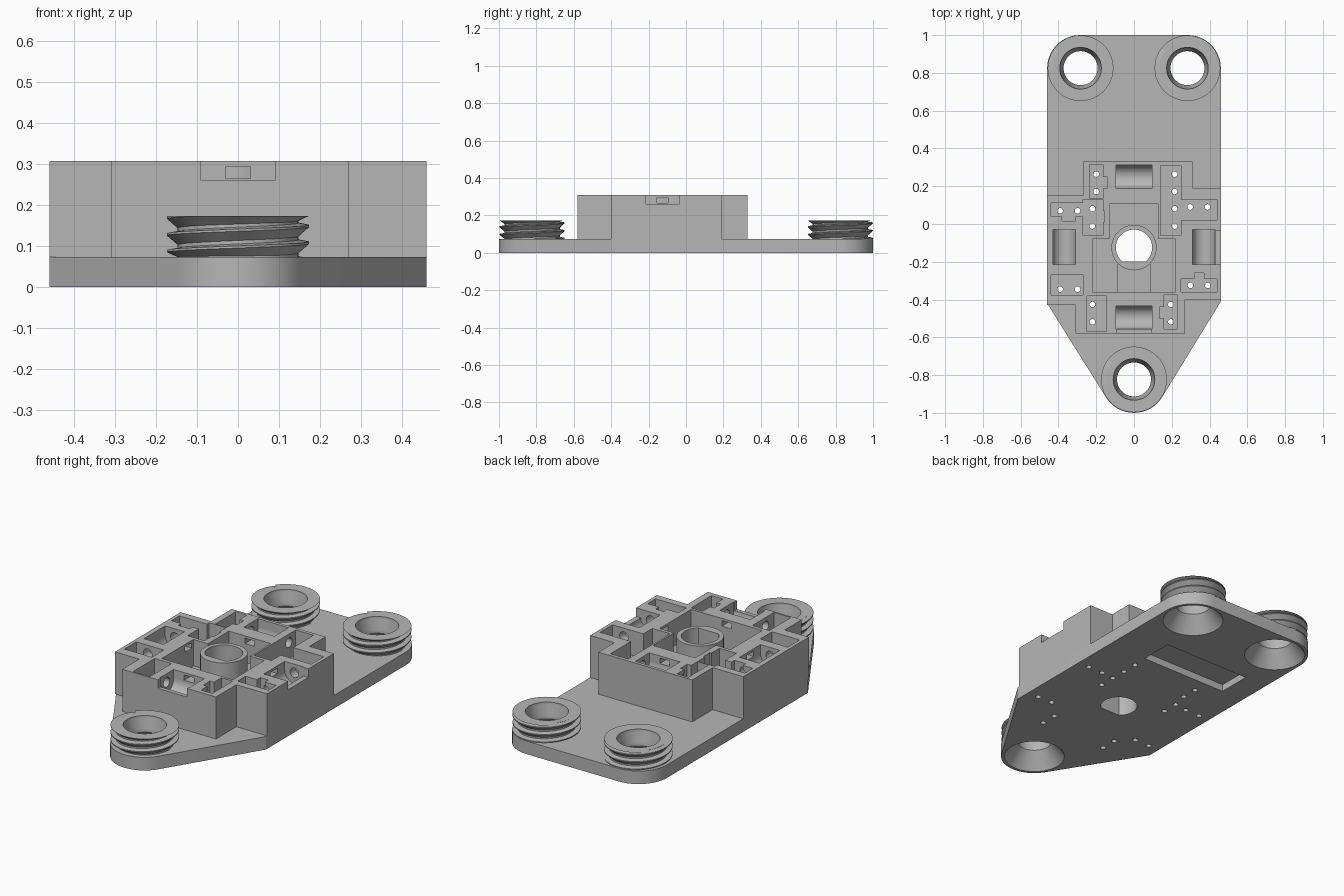
import bpy, bmesh
from math import sin, cos, pi, radians, tau
from mathutils import Matrix, Vector

cube = bpy.data.objects.get("Cube")
if cube:
    bpy.data.objects.remove(cube)

grey = bpy.data.materials.new("matte_grey")
grey.use_nodes = True
grey.diffuse_color = (0.47, 0.47, 0.47, 1)
grey.node_tree.nodes["Principled BSDF"].inputs["Base Color"].default_value = grey.diffuse_color

PLATE, TOP, RING_TOP = 0.073, 0.308, 0.174


def finish(bm, name):
    bmesh.ops.recalc_face_normals(bm, faces=bm.faces)
    mesh = bpy.data.meshes.new(name)
    bm.to_mesh(mesh)
    bm.free()
    obj = bpy.data.objects.new(name, mesh)
    bpy.context.collection.objects.link(obj)
    mesh.materials.append(grey)
    return obj


def prism(name, outline, z0, z1):
    bm = bmesh.new()
    face = bm.faces.new([bm.verts.new((x, y, z0)) for x, y in outline])
    new = bmesh.ops.extrude_face_region(bm, geom=[face])["geom"]
    verts = [v for v in new if isinstance(v, bmesh.types.BMVert)]
    bmesh.ops.translate(bm, verts=verts, vec=(0, 0, z1 - z0))
    return finish(bm, name)


def box(name, x0, x1, y0, y1, z0, z1):
    return prism(name, [(x0, y0), (x1, y0), (x1, y1), (x0, y1)], z0, z1)


def rod(name, start, end, r, seg=32):
    a, b = Vector(start), Vector(end)
    turn = (b - a).to_track_quat("Z", "Y").to_matrix().to_4x4()
    bm = bmesh.new()
    bmesh.ops.create_cone(bm, cap_ends=True, segments=seg, radius1=r, radius2=r,
                          depth=(b - a).length, matrix=Matrix.Translation((a + b) / 2) @ turn)
    return finish(bm, name)


def lathe(name, profile, cx, cy, seg=48):
    bm = bmesh.new()
    rings = [[bm.verts.new((cx + r * cos(tau * i / seg), cy + r * sin(tau * i / seg), z))
              for i in range(seg)] for r, z in profile]
    for a, b in zip(rings, rings[1:]):
        for i in range(seg):
            j = (i + 1) % seg
            bm.faces.new((a[i], a[j], b[j], b[i]))
    bm.faces.new(rings[0])
    bm.faces.new(rings[-1])
    return finish(bm, name)


def arc(cx, cy, r, a0, a1, n=12):
    angles = [radians(a0 + (a1 - a0) * i / n) for i in range(n + 1)]
    return [(cx + r * cos(a), cy + r * sin(a)) for a in angles]


def cut(targets, cutter):
    cutter.hide_render = True
    for obj in targets:
        mod = obj.modifiers.new("cut", "BOOLEAN")
        mod.operation, mod.solver, mod.object = "DIFFERENCE", "EXACT", cutter
        bpy.context.view_layer.objects.active = obj
        bpy.ops.object.modifier_apply(modifier=mod.name)
    bpy.data.objects.remove(cutter)


def thread(name, cx, cy, core, peak, pitch, z0, turns, seg=48):
    # Saw-tooth rib climbing round the sleeve, trimmed flat at top and bottom
    bm = bmesh.new()
    rib = [(core, 0), (peak, 0.72), (peak, 0.85), (core, 1)]
    loops = []
    for i in range(int(turns * seg) + 1):
        a, base = tau * i / seg, z0 + pitch * i / seg
        loops.append([bm.verts.new((cx + r * cos(a), cy + r * sin(a),
                      min(max(base + h * pitch, PLATE - 0.003), RING_TOP))) for r, h in rib])
    for a, b in zip(loops, loops[1:]):
        for k in range(4):
            m = (k + 1) % 4
            bm.faces.new((a[k], a[m], b[m], b[k]))
    bm.faces.new(loops[0])
    bm.faces.new(loops[-1])
    return finish(bm, name)


# Base plate with rounded back corners and a tapered rounded nose
outline = (arc(0.285, 0.825, 0.175, 0, 90) + arc(-0.285, 0.825, 0.175, 90, 180)
           + [(-0.46, -0.42)] + arc(0, -0.825, 0.175, -148.4, -31.6, 18) + [(0.46, -0.41)])
base = prism("base_plate", outline, 0, PLATE)
cut([base], box("underside_pocket", -0.32, 0.22, 0.35, 0.54, -0.05, 0.04))

# Stepped sensor housing
housing = prism("sensor_housing", [
    (-0.27, 0.33), (-0.27, 0.15), (-0.46, 0.15), (-0.46, -0.43), (-0.31, -0.43), (-0.31, -0.58),
    (0.27, -0.58), (0.27, -0.40), (0.46, -0.40), (0.46, 0.19), (0.31, 0.19), (0.31, 0.33)],
    PLATE, TOP)

# Central recess and the slot below the shaft tube
for x, y0, y1, z in ((0.22, -0.36, -0.08, 0.16), (0.13, -0.1, 0.105, 0.16), (0.085, -0.361, -0.2, 0.14)):
    cut([housing], box("recess", -x, x, y0, y1, z, 0.4))

# Component wells and their side notches
wells = [(-0.235, -0.165, 0.135, 0.315), (0.14, 0.25, -0.06, 0.31), (-0.44, -0.26, 0.04, 0.11),
         (0.24, 0.44, 0.02, 0.13), (-0.27, -0.165, -0.06, 0.131), (-0.44, -0.27, -0.375, -0.27),
         (0.25, 0.44, -0.36, -0.29), (-0.25, -0.145, -0.57, -0.38), (0.16, 0.23, -0.555, -0.375)]
notches = [(-0.17, -0.14, 0.19, 0.25), (-0.17, -0.155, 0.01, 0.07), (-0.38, -0.31, 0.015, 0.05),
           (0.135, 0.17, -0.5, -0.44), (0.32, 0.37, -0.3, -0.26)]
for w in wells + notches:
    cut([housing], box("well", *w, 0.17, 0.4))

# Beam pockets with round bottoms, wall notches, windows and light holes
AXIS = 0.26
for y, wall, inner, ends in ((-0.495, -0.6, -0.35, (-0.15, 0.17)), (0.25, 0.26, 0.09, (-0.17, 0.15))):
    cut([housing], rod("pocket", (-0.095, y, AXIS), (0.095, y, AXIS), 0.062))
    cut([housing], box("pocket_top", -0.095, 0.095, y - 0.062, y + 0.062, AXIS, 0.4))
    if wall < 0:
        cut([housing], box("wall_notch", -0.09, 0.09, wall, y, AXIS, 0.4))
    lo, hi = sorted((y, inner))
    cut([housing], box("window", -0.03, 0.03, lo, hi, 0.265, 0.295))
    cut([housing], rod("beam", (ends[0], y, AXIS), (ends[1], y, AXIS), 0.027, 20))
for s, y0, y1 in ((-1, -0.28, 0.05), (1, -0.3, 0.03)):
    x = s * 0.37
    cut([housing], rod("pocket", (x, -0.215, AXIS), (x, -0.03, AXIS), 0.06))
    cut([housing], box("pocket_top", x - 0.06, x + 0.06, -0.215, -0.03, AXIS, 0.4))
    if s > 0:
        cut([housing], box("wall_notch", x, 0.5, -0.215, -0.035, AXIS, 0.4))
    lo, hi = sorted((x, s * 0.2))
    cut([housing], box("window", lo, hi, -0.155, -0.095, 0.265, 0.295))
    cut([housing], rod("beam", (x, y0, AXIS), (x, y1, AXIS), 0.027, 20))

# Pin holes in pairs running through to the underside
pairs = [(-0.2, 0.218, 0), (0.215, 0.218, 0), (0.215, 0.035, 0), (-0.22, 0.035, 0), (-0.345, 0.07, 1),
         (0.343, 0.09, 1), (-0.345, -0.345, 1), (0.345, -0.325, 1), (-0.22, -0.472, 0), (0.195, -0.472, 0)]
for x, y, across in pairs:
    for d in (-0.046, 0.046):
        px, py = (x + d, y) if across else (x, y + d)
        cut([base, housing], rod("pin", (px, py, -0.05), (px, py, 0.4), 0.015, 14))

# Shaft tube with a D-shaped bore
tube = rod("shaft_tube", (0, -0.125, 0.1), (0, -0.125, TOP), 0.12, 48)
bore = [(x, max(y, -0.2)) for x, y in arc(0, -0.125, 0.096, -50, 230, 40)]
cut([base, housing, tube], prism("bore", bore, -0.05, 0.4))

# Threaded sleeves over countersunk screw holes
parts = [base, housing, tube]
for name, x, y in (("back_left", 0.283, 0.825), ("back_right", -0.283, 0.825), ("front", 0, -0.823)):
    sleeve = rod(name + "_sleeve", (x, y, 0.05), (x, y, RING_TOP), 0.148, 48)
    hole = [(0.167, -0.01), (0.16, 0), (0.09, 0.09), (0.09, 0.11), (0.11, 0.16), (0.11, 0.2)]
    cut([base, sleeve], lathe("screw_hole", hole, x, y))
    parts += [sleeve, thread(name + "_thread", x, y, 0.14, 0.174, 0.041, 0.035, 3.4)]

for obj in bpy.context.view_layer.objects:
    obj.select_set(obj in parts)
bpy.context.view_layer.objects.active = base
bpy.ops.object.shade_smooth_by_angle(angle=radians(30))
